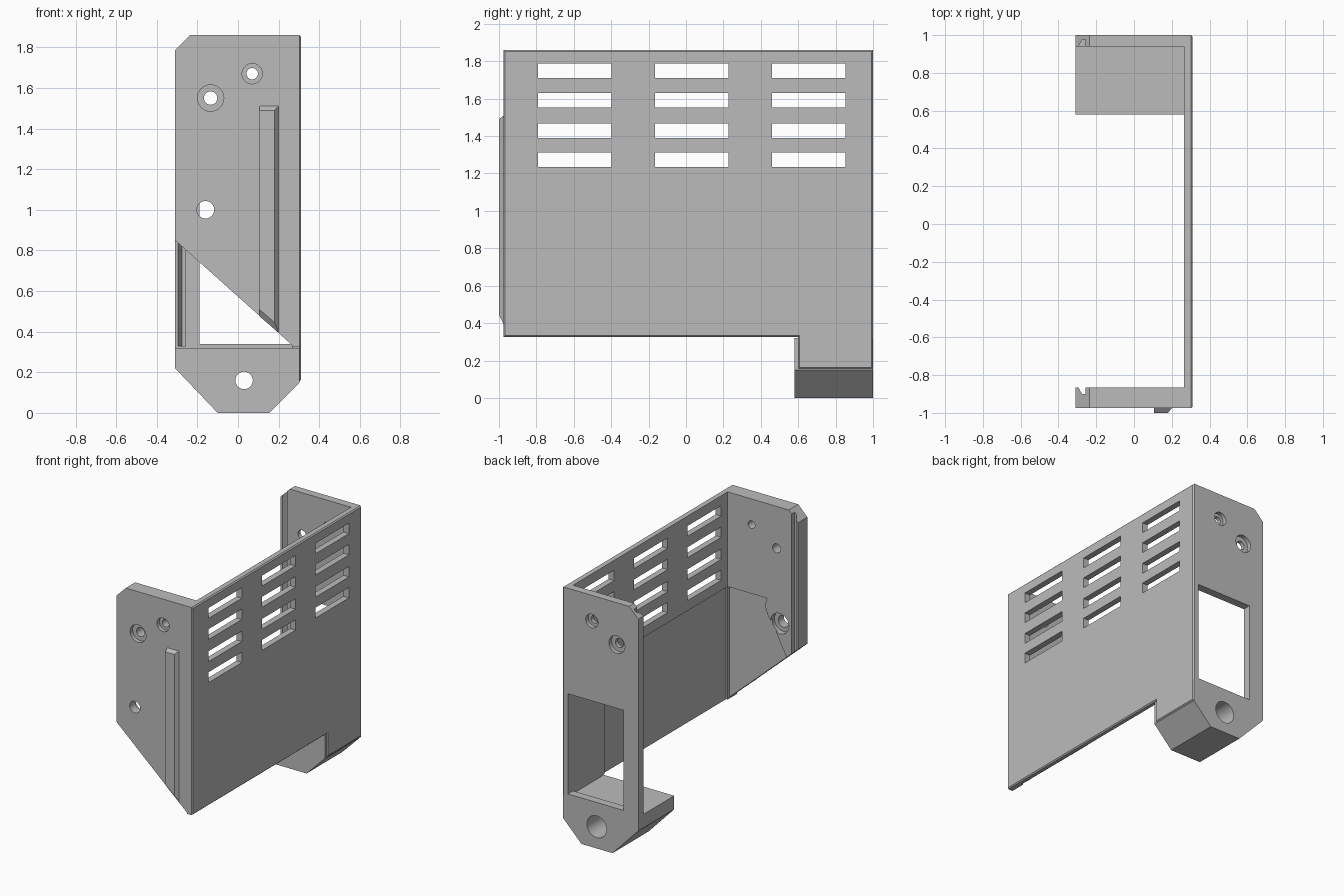
import bpy, bmesh, math

cube = bpy.data.objects.get("Cube")
if cube:
    bpy.data.objects.remove(cube, do_unlink=True)

GREY = (0.5, 0.5, 0.5, 1)
mat = bpy.data.materials.new("plain grey")
mat.use_nodes = True
mat.diffuse_color = GREY
mat.node_tree.nodes["Principled BSDF"].inputs["Base Color"].default_value = GREY


def prism(name, pts, axis, lo, hi, end_pts=None, bevel_x=None):
    """Extrude a 2D outline along an axis, optionally tapering to end_pts."""
    def place(p, d):
        return {"x": (d, p[0], p[1]), "y": (p[0], d, p[1]), "z": (p[0], p[1], d)}[axis]
    bm = bmesh.new()
    a = [bm.verts.new(place(p, lo)) for p in pts]
    b = [bm.verts.new(place(p, hi)) for p in (end_pts or pts)]
    n = len(pts)
    bm.faces.new(a)
    bm.faces.new(b)
    for i in range(n):
        j = (i + 1) % n
        bm.faces.new((a[i], a[j], b[j], b[i]))
    bmesh.ops.recalc_face_normals(bm, faces=bm.faces)
    if bevel_x is not None:
        rim = [e for e in bm.edges if all(abs(v.co.x - bevel_x) < 1e-4 for v in e.verts)]
        bmesh.ops.bevel(bm, geom=rim, offset=0.008, segments=1, affect="EDGES")
    me = bpy.data.meshes.new(name)
    bm.to_mesh(me)
    bm.free()
    me.materials.append(mat)
    ob = bpy.data.objects.new(name, me)
    bpy.context.collection.objects.link(ob)
    return ob


def rect(u0, u1, v0, v1):
    return [(u0, v0), (u1, v0), (u1, v1), (u0, v1)]


def circle(u, v, r, n=32):
    return [(u + r * math.cos(2 * math.pi * i / n), v + r * math.sin(2 * math.pi * i / n))
            for i in range(n)]


def cut(ob, pts, axis, lo, hi):
    """Subtract a prism from an object and discard the cutter."""
    tool = prism("cutter", pts, axis, lo, hi)
    tool.hide_render = True
    mod = ob.modifiers.new("cut", "BOOLEAN")
    mod.operation, mod.solver, mod.object = "DIFFERENCE", "EXACT", tool
    bpy.context.view_layer.objects.active = ob
    bpy.ops.object.modifier_apply(modifier=mod.name)
    bpy.data.objects.remove(tool, do_unlink=True)


W, T, TOP = 0.31, 0.265, 1.86      # half width, panel inner face, height
STEP = 1.16                        # upper edge of the inner recess

# Side panel with a tab reaching down beside the base
side_panel = prism("side_panel", [(-0.975, 0.325), (0.6, 0.325), (0.6, 0.155),
                                  (1, 0.155), (1, TOP), (-0.975, TOP)],
                   "x", T, W, bevel_x=W)
for y in (-0.79, -0.165, 0.46):
    for z in (1.235, 1.39, 1.553, 1.71):
        cut(side_panel, rect(y, y + 0.393, z, z + 0.077), "x", 0.2, 0.4)
cut(side_panel, rect(-0.865, 0.575, 0.2, STEP), "x", 0.2, T + 0.012)

# Front plate with sloping lower edge
front_plate = prism("front_plate", [(T, 0.335), (T, TOP), (-0.235, TOP),
                                    (-W, 1.785), (-W, 0.85)], "y", -0.975, -0.865)
cut(front_plate, [(0.3, STEP), (-0.055, STEP), (-0.04, 1.10), (-0.06, 1.04),
                  (-0.1, 0.99), (-0.26, 0.68), (0.3, 0.2)], "y", -0.885, -0.8)
cut(front_plate, circle(-0.16, 1.0, 0.043), "y", -1.1, -0.7)
cut(front_plate, circle(-0.16, 1.0, 0.075), "y", -0.91, -0.7)

# Back plate with large window
back_plate = prism("back_plate", [(T, 0.32), (T, TOP), (-0.235, TOP),
                                  (-W, 1.785), (-W, 0.32)], "y", 0.94, 1)
cut(back_plate, rect(-0.19, 0.3, 0.34, 1.08), "y", 0.9, 1.1)

# Screw holes, counterbores and cover grooves shared by both plates
for plate, outer, inner, s in ((front_plate, -0.975, -0.865, -1), (back_plate, 1, 0.94, 1)):
    for x, z, r, R in ((-0.135, 1.55, 0.033, 0.065), (0.07, 1.67, 0.028, 0.05)):
        cut(plate, circle(x, z, r), "y", inner - s * 0.1, outer + s * 0.1)
        cut(plate, circle(x, z, R), "y", outer - s * 0.03, outer + s * 0.1)
    cut(plate, [(-0.3, inner - s * 0.01), (-0.275, inner + s * 0.036),
                (-0.258, inner + s * 0.036), (-0.258, inner - s * 0.01)], "z", 0.33, 2)

# Raised guide rib on the front
prism("guide_rib", [(0.105, 0.476), (0.2, 0.395), (0.2, 1.51), (0.105, 1.51)],
      "y", -0.975, -1,
      [(0.105, 0.51), (0.18, 0.445), (0.18, 1.49), (0.105, 1.49)])

# Chamfered base block with bored hole
base_block = prism("base_block", [(-W, 0.32), (-W, 0.22), (-0.1, 0), (0.155, 0),
                                  (0.304, 0.15), (0.304, 0.32)], "y", 0.58, 1)
cut(base_block, circle(0.03, 0.16, 0.043), "y", 0.4, 1.2)
cut(base_block, circle(0.03, 0.16, 0.08), "y", 0.68, 1.2)

# Smooth hole walls, crisp edges
bpy.ops.object.select_all(action="DESELECT")
for ob in (front_plate, back_plate, base_block):
    ob.select_set(True)
bpy.context.view_layer.objects.active = front_plate
bpy.ops.object.shade_smooth_by_angle(angle=math.radians(25))
